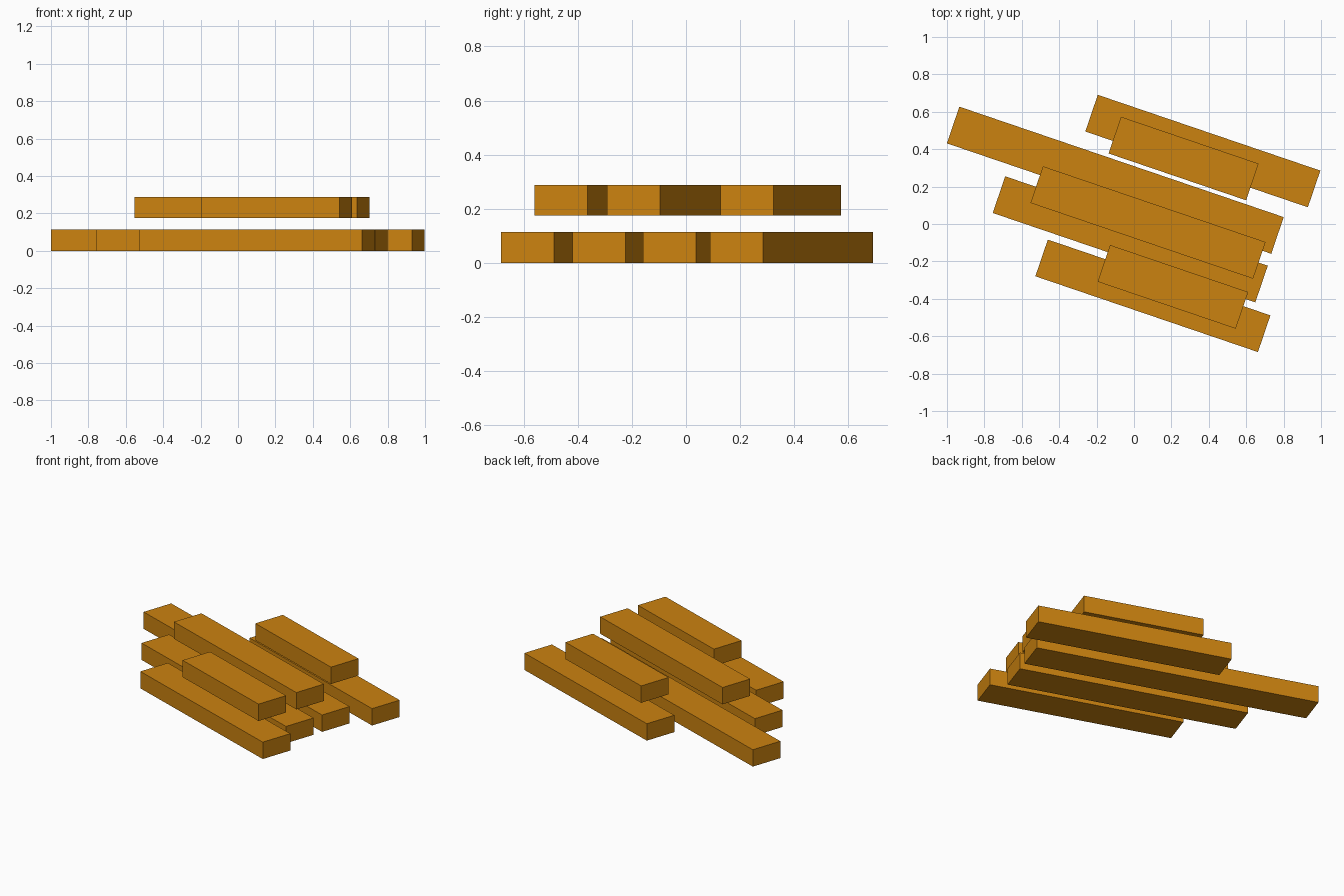
import bpy
import math

if "Cube" in bpy.data.objects:
    bpy.data.objects.remove(bpy.data.objects["Cube"])

# One flat wood colour
wood = bpy.data.materials.new("orange wood")
wood.diffuse_color = (0.60, 0.225, 0.005, 1.0)
wood.use_nodes = True
wood.node_tree.nodes["Principled BSDF"].inputs["Base Color"].default_value = wood.diffuse_color

ANGLE = math.radians(-18.8)   # all planks run the same way
WIDTH = 0.207
THICK = 0.113


def plank(name, x, y, length, z_bottom):
    """A plain square-edged plank standing on z_bottom."""
    bpy.ops.mesh.primitive_cube_add(size=1, location=(x, y, z_bottom + THICK / 2),
                                    rotation=(0, 0, ANGLE))
    obj = bpy.context.object
    obj.name = name
    obj.scale = (length, WIDTH, THICK)
    bpy.ops.object.transform_apply(location=False, rotation=False, scale=True)
    obj.data.materials.append(wood)


# Each layer: bottom height, then centre x, centre y and length of its planks
layers = {
    "lower_plank": (0.0, [(0.368, 0.390, 1.257), (-0.100, 0.234, 1.832),
                          (-0.020, -0.082, 1.483), (0.101, -0.384, 1.257)]),
    "upper_plank": (0.175, [(0.265, 0.350, 0.777), (0.075, 0.008, 1.257),
                            (0.208, -0.336, 0.780)]),
}
for name, (z, planks) in layers.items():
    for i, (x, y, length) in enumerate(planks, 1):
        plank(f"{name}_{i}", x, y, length, z)
